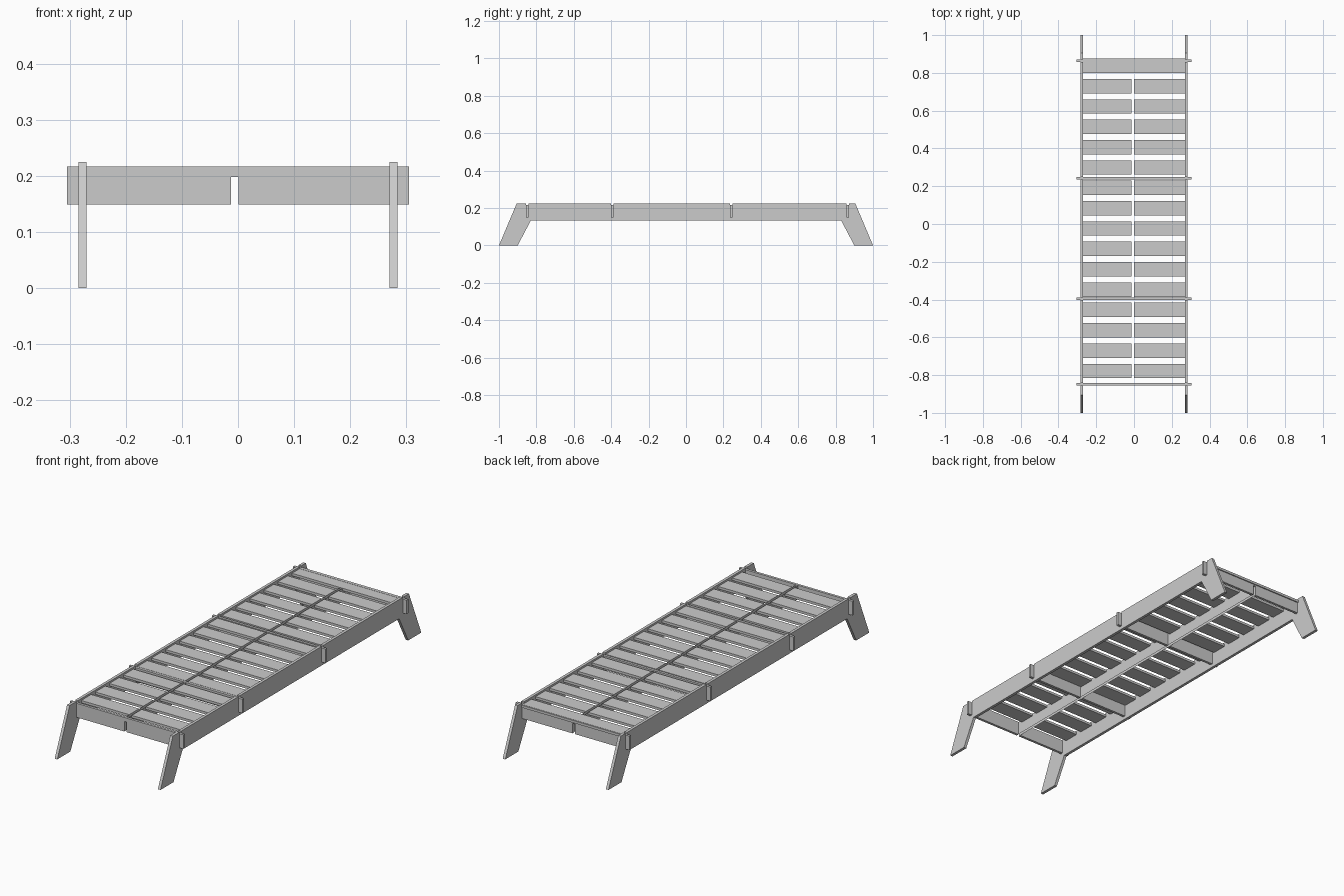
import bpy, bmesh

if "Cube" in bpy.data.objects:
    bpy.data.objects.remove(bpy.data.objects["Cube"])

RAILS = (-0.848, -0.395, 0.242, 0.864)   # cross rail positions along y
T = 0.0125                               # board thickness
SPINE_L, SPINE_R = -0.0125, 0.0005       # faces of the centre spine


def plate(name, outline, axis, centre, thick=T):
    """Extrude a 2D outline along x (outline = y,z) or y (outline = x,z)."""
    bm = bmesh.new()
    lo = centre - thick / 2
    pts = [(lo, a, b) if axis == 'x' else (a, lo, b) for a, b in outline]
    face = bm.faces.new([bm.verts.new(p) for p in pts])
    out = bmesh.ops.extrude_face_region(bm, geom=[face])['geom']
    move = (thick, 0, 0) if axis == 'x' else (0, thick, 0)
    bmesh.ops.translate(bm, vec=move,
                        verts=[v for v in out if isinstance(v, bmesh.types.BMVert)])
    bmesh.ops.recalc_face_normals(bm, faces=bm.faces)
    return finish(name, bm)


def finish(name, bm):
    mesh = bpy.data.meshes.new(name)
    bm.to_mesh(mesh)
    bm.free()
    obj = bpy.data.objects.new(name, mesh)
    bpy.context.collection.objects.link(obj)
    return obj


def box(name, x0, x1, y0, y1, z0, z1):
    return plate(name, [(x0, z0), (x1, z0), (x1, z1), (x0, z1)], 'y',
                 (y0 + y1) / 2, y1 - y0)


# side panels with splayed legs and slots open at the top
side = [(-0.90, 0), (-1.0, 0), (-0.905, 0.225)]
for y in RAILS:
    a, b = y - T / 2, y + T / 2
    side += [(a, 0.225), (a, 0.15), (b, 0.15), (b, 0.225)]
side += [(0.905, 0.225), (1.0, 0), (0.90, 0), (0.83, 0.132), (-0.83, 0.132)]
for name, x in (("left_side_panel", -0.277), ("right_side_panel", 0.277)):
    plate(name, side, 'x', x, 0.014)

# cross rails, notched underneath for the spine
rail = [(-0.305, 0.149), (SPINE_L, 0.149), (SPINE_L, 0.198), (SPINE_R, 0.198),
        (SPINE_R, 0.149), (0.305, 0.149), (0.305, 0.217), (-0.305, 0.217)]
for i, y in enumerate(RAILS):
    plate(f"cross_rail_{i + 1}", rail, 'y', y)

# centre spine: a pair of open sheets, see-through from end and top
bm = bmesh.new()
for x in (SPINE_L, SPINE_R):
    pts = [(-0.848, 0.15), (0.864, 0.15), (0.864, 0.215), (-0.848, 0.215)]
    f = bm.faces.new([bm.verts.new((x, y, z)) for y, z in pts])
    f.normal_update()
    if (f.normal.x > 0) != (x == SPINE_R):
        f.normal_flip()
finish("centre_spine", bm)

# slats: the last one is full width, the rest are split at the spine
for i in range(16):
    y = -0.778 + i * 0.1077
    a, b = y - 0.038, y + 0.038
    if i == 15:
        box("end_slat", -0.27, 0.27, a, b, 0.204, 0.216)
    else:
        box(f"left_slat_{i + 1}", -0.27, SPINE_L, a, b, 0.204, 0.216)
        box(f"right_slat_{i + 1}", SPINE_R, 0.27, a, b, 0.204, 0.216)
